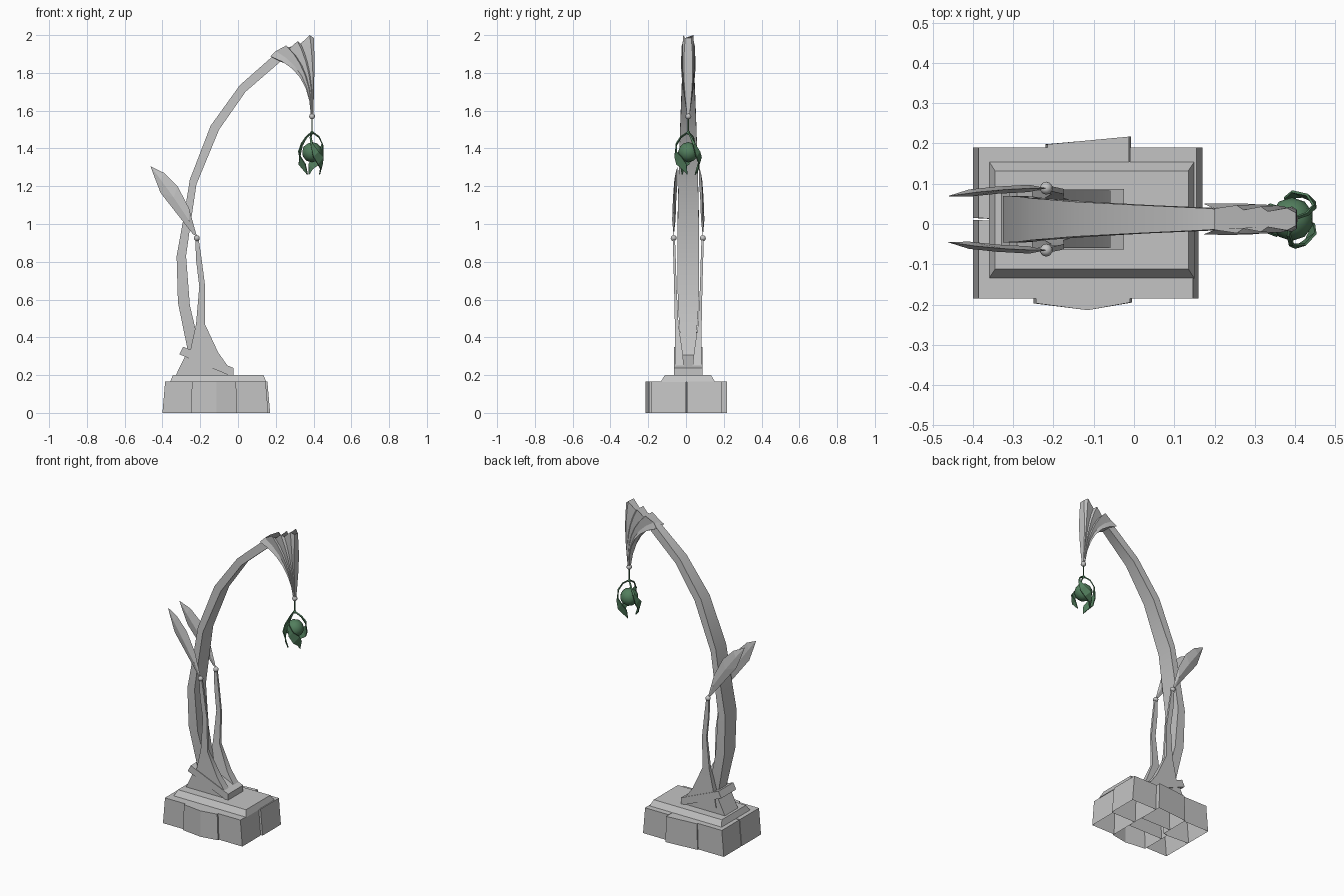
import bpy, bmesh, math
from mathutils import Vector

cube = bpy.data.objects.get("Cube")
if cube:
    bpy.data.objects.remove(cube, do_unlink=True)

CY = 0.012  # centre plane of the plant


def material(name, rgb):
    m = bpy.data.materials.new(name)
    m.use_nodes = True
    m.diffuse_color = (*rgb, 1)
    m.node_tree.nodes["Principled BSDF"].inputs["Base Color"].default_value = (*rgb, 1)
    return m


GREY = material("pale grey stone", (0.55, 0.55, 0.55))
GREEN = material("leaf green", (0.085, 0.21, 0.11))


def finish(name, bm, mat, smooth=None):
    bmesh.ops.recalc_face_normals(bm, faces=bm.faces)
    me = bpy.data.meshes.new(name)
    bm.to_mesh(me)
    bm.free()
    me.materials.append(mat)
    if smooth:
        for p in me.polygons:
            p.use_smooth = True
        me.set_sharp_from_angle(angle=math.radians(smooth))
    ob = bpy.data.objects.new(name, me)
    bpy.context.collection.objects.link(ob)
    return ob


def loft(name, rings, mat=GREY, smooth=None, caps=(True, True), closed=True):
    """Skin a list of equally sized rings of points."""
    bm = bmesh.new()
    rows = [[bm.verts.new(p) for p in ring] for ring in rings]
    n = len(rows[0])
    for a, b in zip(rows, rows[1:]):
        for i in range(n if closed else n - 1):
            j = (i + 1) % n
            bm.faces.new((a[i], a[j], b[j], b[i]))
    if caps[0]:
        bm.faces.new(rows[0])
    if caps[1]:
        bm.faces.new(rows[-1])
    return finish(name, bm, mat, smooth)


def prism(name, profile, half):
    """Extrude an x-z profile across the centre plane."""
    return loft(name, [[(x, CY + s * half, z) for x, z in profile] for s in (-1, 1)])


def ball(name, centre, r, mat=GREY, detail=2, smooth=None):
    bm = bmesh.new()
    bmesh.ops.create_icosphere(bm, subdivisions=detail, radius=r)
    bmesh.ops.translate(bm, vec=Vector(centre), verts=bm.verts)
    return finish(name, bm, mat, smooth)


# Base stones, open underneath
stones = {
    "front_right_stone": [(-0.40, -0.185), (-0.25, -0.185), (-0.25, 0.0), (-0.40, 0.01)],
    "back_right_stone": [(-0.40, 0.015), (-0.22, 0.005), (-0.22, 0.19), (-0.40, 0.19)],
    "front_left_stone": [(-0.005, -0.185), (0.16, -0.185), (0.16, 0.0), (-0.005, 0.0)],
    "back_left_stone": [(-0.005, 0.005), (0.17, 0.005), (0.17, 0.19), (-0.005, 0.19)],
    "front_stone": [(-0.25, -0.197), (-0.115, -0.214), (-0.005, -0.195), (-0.005, -0.05), (-0.25, -0.05)],
    "back_stone": [(-0.22, 0.06), (-0.007, 0.06), (-0.007, 0.217), (-0.22, 0.198)],
}
for name, pts in stones.items():
    low = [(x, y, 0) for x, y in pts]
    top = [(-0.115 + (x + 0.115) * 0.95, y, 0.165) for x, y in pts]
    loft(name, [low, top], caps=(False, True))


# Chamfered plinth
def rect(x0, x1, y0, y1, z):
    return [(x0, y0, z), (x1, y0, z), (x1, y1, z), (x0, y1, z)]


loft("plinth", [rect(-0.36, 0.15, -0.135, 0.155, 0.163),
                rect(-0.345, 0.135, -0.112, 0.132, 0.2)])

# Foot and tilted collar
prism("foot", [(-0.33, 0.198), (-0.275, 0.31), (-0.05, 0.215), (-0.03, 0.198)], 0.066)
prism("tilted_collar", [(-0.31, 0.31), (-0.29, 0.35), (-0.025, 0.238), (-0.025, 0.2), (-0.05, 0.2)], 0.075)

# Arched stem: outer x, z, inner x, z, half width
stem = [(-0.25, 0.26, -0.17, 0.26, 0.032), (-0.27, 0.35, -0.205, 0.36, 0.04),
        (-0.318, 0.585, -0.255, 0.57, 0.055), (-0.325, 0.83, -0.275, 0.83, 0.058),
        (-0.285, 1.05, -0.25, 1.01, 0.056), (-0.255, 1.235, -0.22, 1.21, 0.052),
        (-0.145, 1.52, -0.10, 1.5, 0.043), (0.01, 1.735, 0.04, 1.7, 0.035),
        (0.18, 1.885, 0.225, 1.86, 0.027), (0.27, 1.92, 0.29, 1.87, 0.02)]
loft("arched_stem", [[(a, CY - w, b), (a, CY + w, b), (c, CY + w, d), (c, CY - w, d)]
                     for a, b, c, d, w in stem], smooth=35)

# Fluted hood: ribs sweep from the drooping tip to a scalloped rim
rim = [(0.225, 1.86), (0.172, 1.887), (0.20, 1.915), (0.255, 1.945), (0.272, 1.928),
       (0.315, 1.968), (0.332, 1.955), (0.38, 2.0), (0.402, 1.985)]
tip = Vector((0.392, 0, 1.575))
left, right = [], []
for i, (x, z) in enumerate(rim):
    f = i / (len(rim) - 1)
    end, bend = Vector((x, 0, z)), Vector((0.375 + 0.03 * f, 0, 1.82))
    for side, rows in ((-1, left), (1, right)):
        row = []
        for j in range(7):
            t = j / 6
            p = tip * (1 - t) ** 2 + bend * 2 * t * (1 - t) + end * t * t
            flute = 0.005 * t * (1 if i % 2 else -1)
            width = 0.007 + (0.028 - 0.014 * f) * t + 0.012 * math.sin(math.pi * t) + flute
            p.x += (f - 0.5) * 0.012 * (1 - t)
            p.y = CY + side * width
            row.append(p)
        rows.append(row)
rings = [[r[j] for r in left] + [r[j] for r in reversed(right)] for j in range(7)]
loft("fluted_hood", rings, smooth=25)

# Side struts, joints and leaf blades: x0, x1, inner y, outer y, z
strut = [(-0.27, -0.045, 0.022, 0.071, 0.235), (-0.255, -0.105, 0.03, 0.071, 0.32),
         (-0.222, -0.175, 0.052, 0.071, 0.47), (-0.205, -0.174, 0.062, 0.075, 0.67),
         (-0.222, -0.192, 0.066, 0.079, 0.81), (-0.226, -0.208, 0.07, 0.082, 0.92)]
blade = [(-0.218, 0.935), (-0.26, 1.085), (-0.32, 1.2), (-0.39, 1.27),
         (-0.463, 1.305), (-0.443, 1.25), (-0.41, 1.165), (-0.238, 0.945)]
spine = [(-0.26, 1.02), (-0.34, 1.14), (-0.41, 1.235)]
for side, word in ((-1, "front"), (1, "back")):
    loft(word + "_strut", [rect(a, b, CY + side * c, CY + side * d, z)
                           for a, b, c, d, z in strut], smooth=30)
    ball(word + "_joint", (-0.218, CY + side * 0.077, 0.925), 0.016, smooth=60)

    def place(x, z, off=0.0):
        u = (-0.218 - x) / 0.245
        y = 0.077 - 0.02 * u + 0.02 * u * (1 - u) + off
        return (x, CY + side * y, z)

    bm = bmesh.new()
    edge = [bm.verts.new(place(x, z)) for x, z in blade]
    for off in (-0.009, 0.009):
        s = [bm.verts.new(place(x, z, off)) for x, z in spine]
        near = [s[0], s[0], s[1], s[2], s[2], s[2], s[1], s[0]]
        for i in range(8):
            j = (i + 1) % 8
            quad = [edge[i], edge[j], near[j]]
            if near[i] is not near[j]:
                quad.append(near[i])
            bm.faces.new(quad)
    finish(word + "_leaf_blade", bm, GREY)

# Hanging pod
PX = 0.392
ball("hood_bead", (PX, CY, 1.57), 0.016, smooth=60)
ball("pod_bead", (PX, CY, 1.483), 0.01, GREEN, smooth=60)
bm = bmesh.new()
bmesh.ops.create_cone(bm, cap_ends=True, segments=6, radius1=0.003, radius2=0.003, depth=0.09)
bmesh.ops.translate(bm, vec=(PX, CY, 1.525), verts=bm.verts)
finish("hanging_thread", bm, GREEN)
ball("pod_core", (PX, CY, 1.38), 0.054, GREEN, smooth=60)

# Twisted sepals around the pod: radius, turn, z, half width
sepal = [(0.006, 0, 1.483, 0.004), (0.04, 4, 1.46, 0.005), (0.064, 14, 1.42, 0.008),
         (0.07, 32, 1.37, 0.02), (0.066, 58, 1.335, 0.028), (0.054, 82, 1.305, 0.018),
         (0.04, 98, 1.262, 0.001)]
for k in range(3):
    rows = []
    for r, turn, z, w in sepal:
        a = math.radians(turn + 120 * k + 15)
        mid = Vector((PX + r * math.cos(a), CY + r * math.sin(a), z))
        across = Vector((-math.sin(a) * 0.7, math.cos(a) * 0.7, 0.7))
        rows.append([mid - across * w, mid + across * w])
    ob = loft(f"sepal_{k + 1}", rows, GREEN, caps=(False, False), closed=False)
    mod = ob.modifiers.new("thickness", "SOLIDIFY")
    mod.thickness = 0.006
    mod.offset = 0
